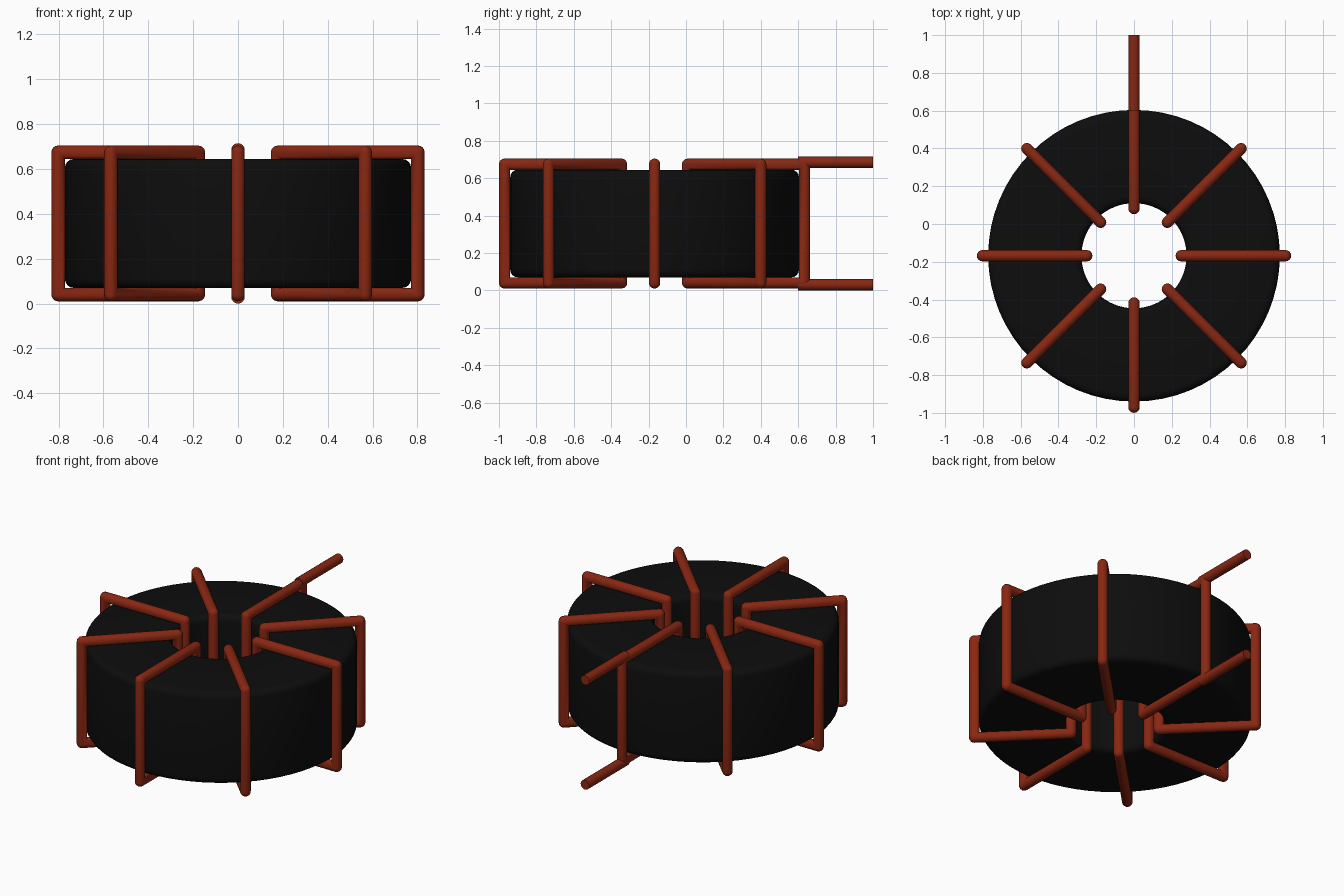
import bpy, bmesh, math
from mathutils import Vector, Matrix

if "Cube" in bpy.data.objects:
    bpy.data.objects.remove(bpy.data.objects["Cube"], do_unlink=True)

CENTRE_Y = -0.168            # ring axis
R_WIRE = 0.03
IN, OUT = 0.25, 0.802        # wire centre line radii
LOW, HIGH = 0.04, 0.675      # wire centre line heights


def material(name, rgb, rough):
    m = bpy.data.materials.new(name)
    m.use_nodes = True
    m.diffuse_color = (*rgb, 1)
    bsdf = m.node_tree.nodes["Principled BSDF"]
    bsdf.inputs["Base Color"].default_value = (*rgb, 1)
    bsdf.inputs["Roughness"].default_value = rough
    return m


BLACK = material("ferrite black", (0.004, 0.004, 0.004), 0.6)
COPPER = material("copper red", (0.25, 0.02, 0.006), 0.5)


def finish(name, bm, mat, angle=50):
    bmesh.ops.recalc_face_normals(bm, faces=bm.faces)
    mesh = bpy.data.meshes.new(name)
    bm.to_mesh(mesh)
    bm.free()
    mesh.materials.append(mat)
    ob = bpy.data.objects.new(name, mesh)
    bpy.context.collection.objects.link(ob)
    bpy.ops.object.select_all(action='DESELECT')
    ob.select_set(True)
    bpy.context.view_layer.objects.active = ob
    bpy.ops.object.shade_smooth_by_angle(angle=math.radians(angle))
    return ob


def rounded_rect(x0, x1, z0, z1, r, steps):
    """Closed rectangle outline in the xz plane with rounded corners."""
    pts = []
    corners = [(x1 - r, z1 - r), (x0 + r, z1 - r), (x0 + r, z0 + r), (x1 - r, z0 + r)]
    for k, (cx, cz) in enumerate(corners):
        for s in range(steps + 1):
            a = math.pi / 2 * (k + s / steps)
            pts.append(Vector((cx + r * math.cos(a), 0, cz + r * math.sin(a))))
    return pts


def skin(bm, rings):
    """Join a closed series of closed vertex rings with quads."""
    n = len(rings[0])
    for i, ring in enumerate(rings):
        nxt = rings[(i + 1) % len(rings)]
        for j in range(n):
            bm.faces.new((ring[j], ring[(j + 1) % n], nxt[(j + 1) % n], nxt[j]))


# Ring core: rounded rectangle section swept around the axis
bm = bmesh.new()
section = rounded_rect(0.278, 0.772, 0.07, 0.645, 0.04, 4)
SEG = 64
rings = []
for i in range(SEG):
    turn = Matrix.Rotation(2 * math.pi * i / SEG, 3, 'Z')
    rings.append([bm.verts.new(turn @ p) for p in section])
skin(bm, rings)
core = finish("ring_core", bm, BLACK)
core.location.y = CENTRE_Y

# One wire turn: round tube along a rectangle, corners tightly rounded
bm = bmesh.new()
SIDES = 16
mid = Vector(((IN + OUT) / 2, 0, (LOW + HIGH) / 2))
hx, hz = (OUT - IN) / 2, (HIGH - LOW) / 2
rings = []
for k in range(4):
    sx, sz = [(1, 1), (-1, 1), (-1, -1), (1, -1)][k]
    corner = mid + Vector((sx * hx, 0, sz * hz))
    for s in range(5):
        a = math.pi / 2 * (k + s / 4)
        out = Vector((math.cos(a), 0, math.sin(a)))
        diag = Vector((sx, 0, sz))
        ring = []
        for j in range(SIDES):
            b = 2 * math.pi * j / SIDES
            c, d = R_WIRE * math.cos(b), R_WIRE * math.sin(b)
            # outer half pivots around the corner, inner half stays mitred
            offset = out * c if c > 0 else diag * c
            ring.append(bm.verts.new(corner + offset + Vector((0, d, 0))))
        rings.append(ring)
skin(bm, rings)
bmesh.ops.remove_doubles(bm, verts=bm.verts, dist=1e-5)
bmesh.ops.dissolve_degenerate(bm, edges=bm.edges, dist=1e-5)
turn_1 = finish("wire_turn_1", bm, COPPER)
turn_1.location.y = CENTRE_Y

# Remaining turns share the same mesh
for i in range(1, 8):
    ob = bpy.data.objects.new(f"wire_turn_{i + 1}", turn_1.data)
    ob.location.y = CENTRE_Y
    ob.rotation_euler.z = i * math.pi / 4
    bpy.context.collection.objects.link(ob)

# Two straight leads running out to the back
for name, z in (("lower_lead", 0.03), ("upper_lead", 0.685)):
    bm = bmesh.new()
    bmesh.ops.create_cone(bm, cap_ends=True, segments=SIDES, radius1=R_WIRE,
                          radius2=R_WIRE, depth=0.4,
                          matrix=Matrix.Rotation(math.pi / 2, 4, 'X'))
    lead = finish(name, bm, COPPER)
    lead.location = (0, 0.8, z)
